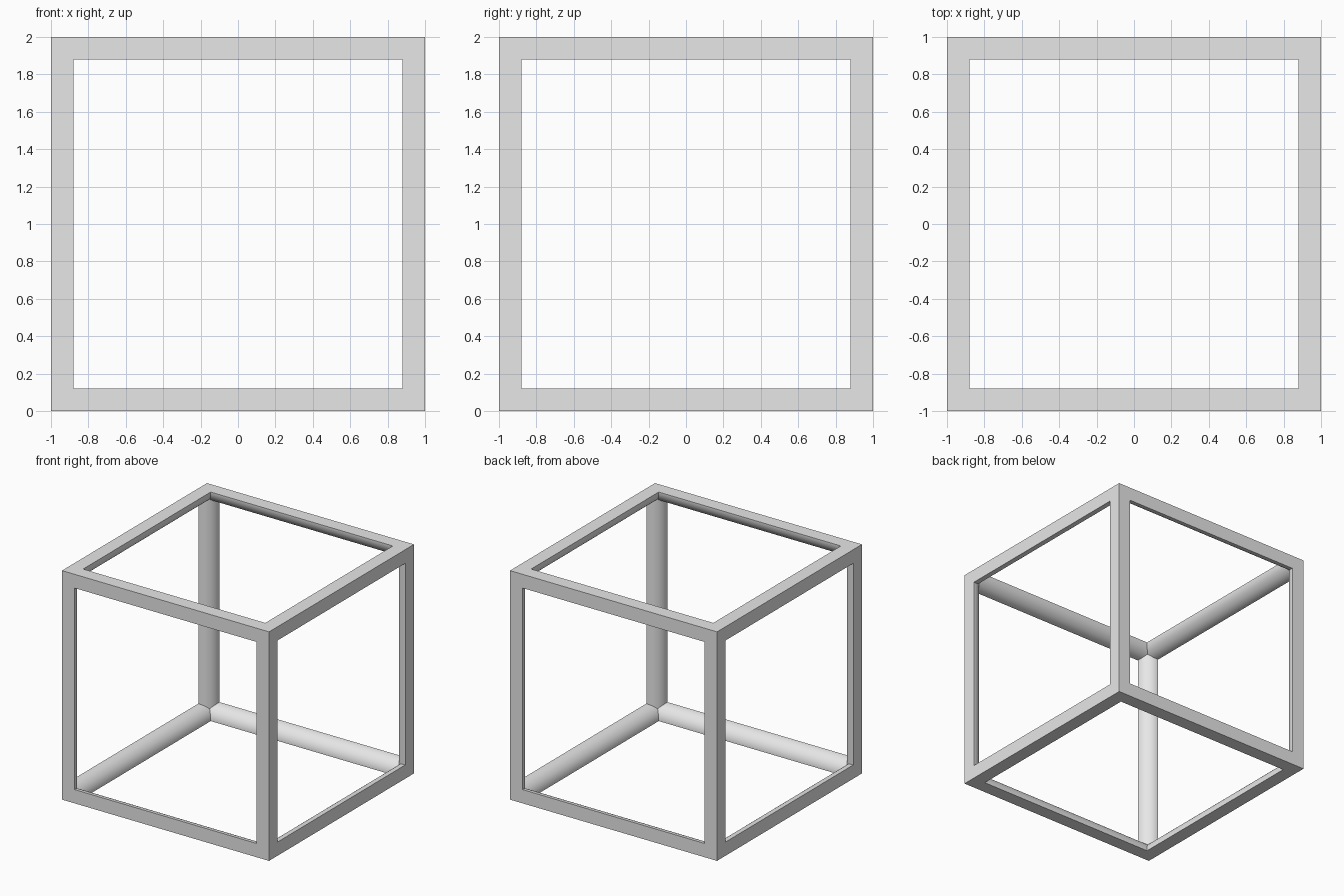
import bpy
import bmesh
import math
from itertools import product

HALF = 1.0       # half the side of the cube
RADIUS = 0.12    # bar thickness, also the radius of its rounded inner side
SEGMENTS = 24    # even, so the mitre crease falls on a profile point

default_cube = bpy.data.objects.get("Cube")
if default_cube:
    bpy.data.objects.remove(default_cube, do_unlink=True)

# Plain grey material
grey = bpy.data.materials.new("light_grey")
grey.use_nodes = True
colour = (0.8, 0.8, 0.8, 1.0)
grey.diffuse_color = colour
grey.node_tree.nodes["Principled BSDF"].inputs["Base Color"].default_value = colour

# Quarter-round profile: insets from the two outer faces, starting at the outer edge
profile = [(0.0, 0.0)]
for step in range(SEGMENTS + 1):
    angle = math.pi / 2 * step / SEGMENTS
    profile.append((RADIUS * math.cos(angle), RADIUS * math.sin(angle)))


def add_bar(bm, axis, side_u, side_v):
    """Sweep the profile along one cube edge, with both ends mitred."""
    u, v = (axis + 1) % 3, (axis + 2) % 3
    rings = []
    for end in (-1, 1):
        ring = []
        for a, b in profile:
            point = [0.0, 0.0, 0.0]
            point[axis] = end * (HALF - max(a, b))
            point[u] = side_u * (HALF - a)
            point[v] = side_v * (HALF - b)
            point[2] += HALF
            ring.append(bm.verts.new(point))
        rings.append(ring)
    start, finish = rings
    for i in range(len(profile)):
        j = (i + 1) % len(profile)
        bm.faces.new((start[i], start[j], finish[j], finish[i]))


# Twelve bars welded into one frame
bm = bmesh.new()
for axis, side_u, side_v in product(range(3), (-1, 1), (-1, 1)):
    add_bar(bm, axis, side_u, side_v)
bmesh.ops.remove_doubles(bm, verts=bm.verts[:], dist=0.0001)
bmesh.ops.recalc_face_normals(bm, faces=bm.faces[:])

mesh = bpy.data.meshes.new("cube_frame")
bm.to_mesh(mesh)
bm.free()
mesh.materials.append(grey)
frame = bpy.data.objects.new("cube_frame", mesh)
bpy.context.collection.objects.link(frame)

# Smooth rounded insides, sharp mitres and outer edges
bpy.ops.object.select_all(action="DESELECT")
frame.select_set(True)
bpy.context.view_layer.objects.active = frame
bpy.ops.object.shade_smooth_by_angle(angle=math.radians(30))
